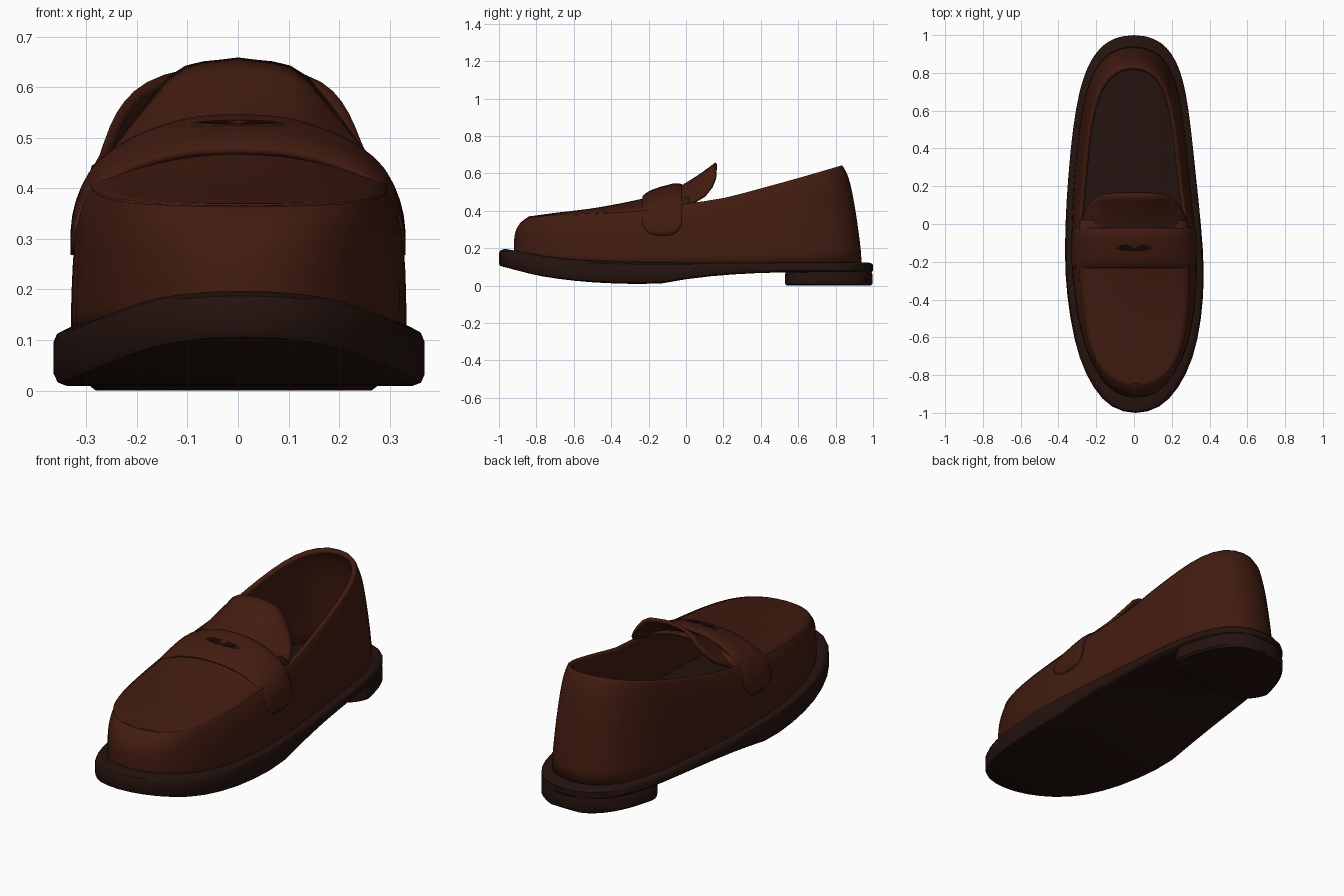
import bpy, bmesh
from math import sin, cos, pi, acos, radians, atan

if "Cube" in bpy.data.objects:
    bpy.data.objects.remove(bpy.data.objects["Cube"])


def table(pts, x):
    """Smooth interpolation through a few (x, value) points."""
    if x <= pts[0][0]:
        return pts[0][1]
    if x >= pts[-1][0]:
        return pts[-1][1]
    n = len(pts) - 1
    i = max(k for k in range(n) if pts[k][0] <= x)

    def slope(k):
        a, b = pts[max(k - 1, 0)], pts[min(k + 1, n)]
        return (b[1] - a[1]) / (b[0] - a[0])
    (x0, v0), (x1, v1) = pts[i], pts[i + 1]
    d = x1 - x0
    t = (x - x0) / d
    return (v0 * (1 + 2 * t) * (1 - t) ** 2 + v1 * t * t * (3 - 2 * t)
            + d * (slope(i) * t * (1 - t) ** 2 + slope(i + 1) * t * t * (t - 1)))


def material(name, color):
    m = bpy.data.materials.new(name)
    m.diffuse_color = (*color, 1)
    m.use_nodes = True
    m.node_tree.nodes["Principled BSDF"].inputs["Base Color"].default_value = m.diffuse_color
    return m


LEATHER = material("brown leather", (0.055, 0.0115, 0.0055))
RUBBER = material("dark sole", (0.018, 0.0065, 0.0045))
DARK = material("slot shadow", (0.008, 0.003, 0.002))


def finish(ob, mat, angle=40):
    ob.data.materials.append(mat)
    bpy.ops.object.select_all(action='DESELECT')
    ob.select_set(True)
    bpy.context.view_layer.objects.active = ob
    bpy.ops.object.shade_smooth_by_angle(angle=radians(angle))


def loft(name, rows, mat, closed=False, cap=False, thick=0):
    """Skin rows of points; closed rows make rings, caps bridge each end from side to side."""
    bm = bmesh.new()
    vs = [[bm.verts.new(p) for p in r] for r in rows]
    n = len(rows[0])
    for lo, hi in zip(vs, vs[1:]):
        for i in range(n if closed else n - 1):
            j = (i + 1) % n
            bm.faces.new((lo[i], lo[j], hi[j], hi[i]))
    if cap:
        for ring, up in ((vs[0], False), (vs[-1], True)):
            for i in range(n // 2):
                ids = (i, i + 1, n - i - 1, (n - i) % n)
                f = [ring[k] for k in dict.fromkeys(ids)]
                bm.faces.new(f if up else f[::-1])
    me = bpy.data.meshes.new(name)
    bm.to_mesh(me)
    bm.free()
    ob = bpy.data.objects.new(name, me)
    bpy.context.collection.objects.link(ob)
    if thick:
        mod = ob.modifiers.new("thickness", 'SOLIDIFY')
        mod.thickness = thick
        mod.offset = -1
    finish(ob, mat)
    return ob


# Half widths every 15 degrees around the plan, from toe to heel
def widths(vals):
    return [(15 * i, v) for i, v in enumerate(vals)]


SOLE_W = widths([0, .125, .222, .298, .345, .366, .358, .337, .312, .278, .222, .132, 0])
RIM_W = widths([0, .125, .21, .257, .283, .293, .285, .262, .242, .215, .172, .1, 0])
SOLE_TOP = [(-1, .197), (-.9, .18), (-.8, .16), (-.6, .138), (-.2, .124), (.2, .122), (1, .124)]
SOLE_LOW = [(-1, .10), (-.8, .052), (-.6, .025), (-.4, .012), (-.15, .011), (0, .034),
            (.2, .056), (.5, .07), (1, .07)]
RIM_Z = [(-.84, .366), (-.7, .373), (-.4, .388), (-.2, .405), (0, .438), (.2, .468),
         (.4, .52), (.6, .575), (.83, .642)]
DOME = [(-.84, 0), (-.7, .012), (-.5, .027), (-.23, .06), (.05, .095)]
N = 48
ANG = [2 * pi * i / N for i in range(N)]


def shift(y):
    """Slight left/right sway of the centre line."""
    return -.011 * sin((y + .15) * pi * .87)


def half(tab, a):
    d = a * 180 / pi
    return table(tab, d) if d <= 180 else -table(tab, 360 - d)


# Sole with toe spring and rounded edges
def sole_ring(inset, f):
    ring = []
    for a in ANG:
        y = -cos(a)
        lo, hi = table(SOLE_LOW, y), table(SOLE_TOP, y)
        x = half(SOLE_W, a)
        ring.append((x * (1 - inset / .36) + shift(y), y * (1 - inset), lo + (hi - lo) * f))
    return ring


loft("sole", [sole_ring(i, f) for i, f in
              ((.025, 0), (.007, .06), (0, .2), (0, .75), (.007, .9), (.03, 1))],
     RUBBER, closed=True, cap=True)


# Heel block, following the back of the sole
def heel_ring(inset, z):
    ring = []
    for a in ANG:
        y = .763 - (.235 - inset) * cos(a)
        w = table(SOLE_W, acos(-min(y, 1)) * 180 / pi)
        s = abs(sin(a))
        if cos(a) > 0:
            w = min(w, .3 * s ** .6)
        else:
            w = min(w, .28 * s ** .55)
        w = max(w - inset, 0)
        ring.append(((w if a < pi else -w) + shift(y), y, z))
    return ring


loft("heel", [heel_ring(i, z) for i, z in ((.012, 0), (0, .01), (0, .055), (.008, .08))],
     RUBBER, closed=True, cap=True)


# Upper wall: rounds over at the toe ridge, leans in and rolls at the heel rim
def wall_ring(f):
    ring = []
    for a in ANG:
        yb, yr = .01 - .93 * cos(a), -.005 - .84 * cos(a)
        xb, xr = half(SOLE_W, a) * .905, half(RIM_W, a)
        zb, zr = table(SOLE_TOP, yb) - .015, table(RIM_Z, yr)
        t = min(1, max(0, (yb + .4) / .8))
        k = (1 - t) * f ** 4.5 + t * (.75 * f ** 1.4 + .25 * f ** 12)
        y = yb + (yr - yb) * k
        ring.append((xb + (xr - xb) * k + shift(y), y, zb + (zr - zb) * f))
    return ring


loft("upper", [wall_ring(f) for f in (0, .15, .3, .45, .6, .72, .82, .89, .94, .975, 1)],
     LEATHER, closed=True, thick=.022)

# Domed panel over the toe
US = [i / 8 - 1 for i in range(17)]
rows = []
for i in range(19):
    a = .03 + (1.6 - .03) * i / 18
    y = -.005 - .84 * cos(a)
    w, h = half(RIM_W, a) * 1.005, table(DOME, y)
    rows.append([(u * w + shift(y), y, table(RIM_Z, y) + .004 + h * (1 - u * u)) for u in US])
loft("toe_panel", rows, LEATHER, thick=.018)

# Tongue flaring up behind the strap
END_Y = [(0, .157), (.45, .156), (.68, .15), (.9, .09), (1, .03)]
END_Z = [(0, .659), (.43, .636), (.68, .56), (.9, .478), (1, .447)]
rows = []
for i in range(9):
    s = i / 8
    row = []
    for u in US:
        zb = .425 + .08 * (1 - u * u)
        y = -.1 + (table(END_Y, abs(u)) + .1) * s
        row.append((u * .277, y, zb + (table(END_Z, abs(u)) - zb) * s ** 1.3))
    rows.append(row)
loft("tongue", rows, LEATHER, thick=.016)

# Padded strap over the instep, with rounded ends
PATH_X = [(0, 0), (.2, .1), (.4, .2), (.55, .268), (.68, .304), (.82, .325), (1, .331)]
PATH_Z = [(0, .51), (.2, .503), (.4, .474), (.55, .435), (.68, .39), (.82, .335), (1, .268)]
rows = []
for j in range(13):
    v = -cos(pi * j / 12)
    y = -.127 + .106 * v
    puff = .02 * (1 - v ** 4)
    row = []
    for i in range(33):
        u = i / 16 - 1
        t = abs(u) * (1 - .17 * abs(v) ** 4)
        x = table(PATH_X, t) + puff * .5 * sin(pi * t ** 1.3) * .6
        z = table(PATH_Z, t) + (puff + .3 * (y + .127)) * max(0, 1 - t * t * 1.2)
        row.append((x if u > 0 else -x, y, z))
    rows.append(row)
loft("strap", rows, LEATHER, thick=.022)

# Slot in the strap: raised lip around a dark gap
tilt = atan(.25)
bpy.ops.mesh.primitive_torus_add(major_segments=32, minor_segments=8, major_radius=.083,
                                 minor_radius=.009, location=(0, -.125, .524),
                                 rotation=(tilt, 0, 0))
lip = bpy.context.object
lip.name = "slot_lip"
lip.scale = (1, .2, .8)
finish(lip, LEATHER)
bpy.ops.mesh.primitive_cylinder_add(vertices=32, radius=.08, depth=.008,
                                    location=(0, -.125, .526), rotation=(tilt, 0, 0))
gap = bpy.context.object
gap.name = "slot_gap"
gap.scale = (1, .17, 1)
finish(gap, DARK)
